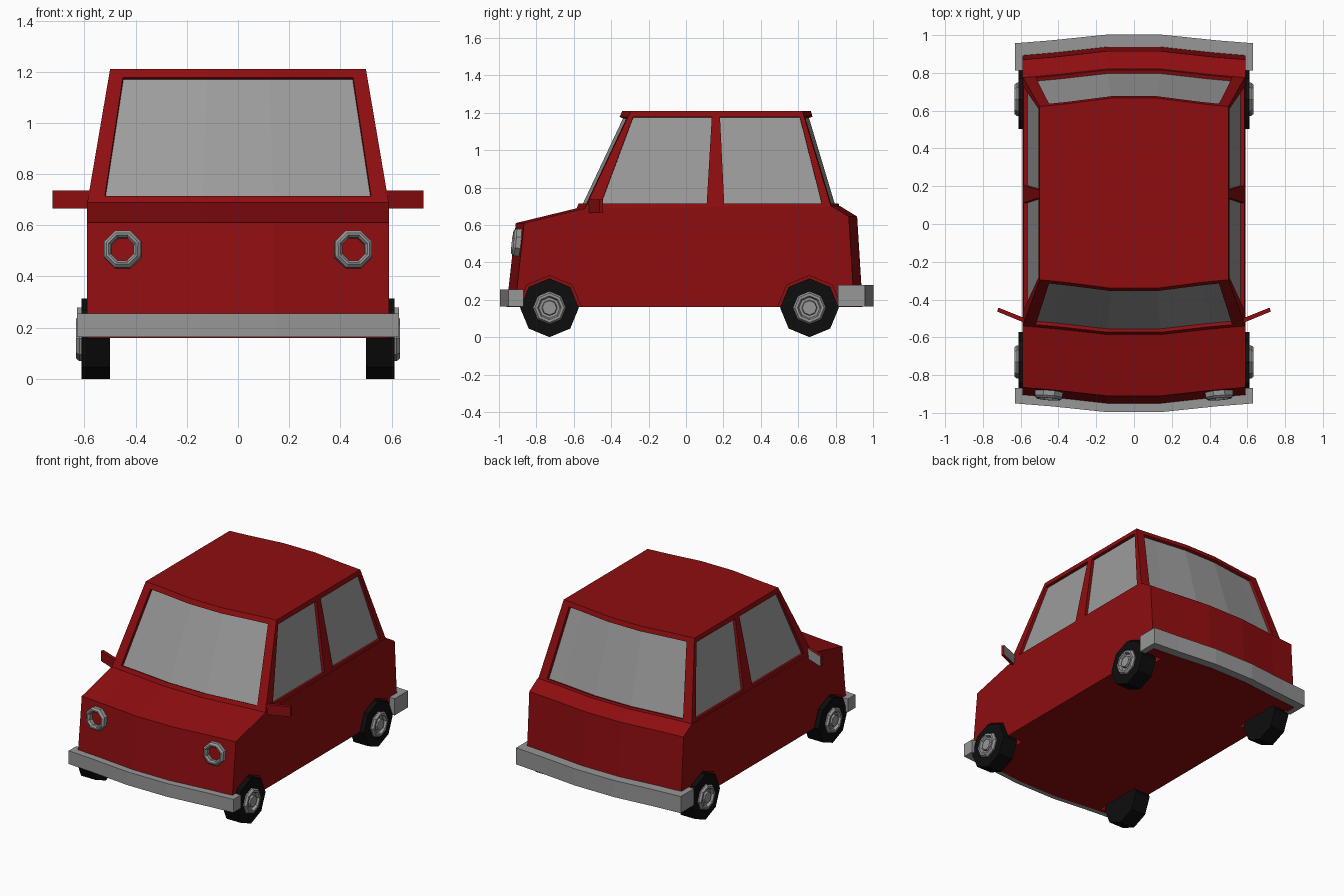
import bpy, bmesh, math
from mathutils import Vector

old = bpy.data.objects.get("Cube")
if old:
    bpy.data.objects.remove(old, do_unlink=True)


def material(name, r, g, b):
    m = bpy.data.materials.new(name)
    m.use_nodes = True
    m.diffuse_color = (r, g, b, 1)
    m.node_tree.nodes["Principled BSDF"].inputs["Base Color"].default_value = (r, g, b, 1)
    return m


RED = material("red paint", 0.27, 0.004, 0.005)
GLASS = material("grey glass", 0.33, 0.33, 0.33)
CHROME = material("grey metal", 0.31, 0.31, 0.31)
RUBBER = material("black rubber", 0.004, 0.004, 0.004)


def finish(name, bm, *mats, recalc=True):
    if recalc:
        bmesh.ops.recalc_face_normals(bm, faces=bm.faces)
    mesh = bpy.data.meshes.new(name)
    bm.to_mesh(mesh)
    bm.free()
    for m in mats:
        mesh.materials.append(m)
    ob = bpy.data.objects.new(name, mesh)
    bpy.context.collection.objects.link(ob)
    return ob


def loft(bm, rings):
    """Skin closed rings of points; returns vertex rings and rows of faces."""
    vs = [[bm.verts.new(p) for p in ring] for ring in rings]
    n = len(vs[0])
    rows = [[bm.faces.new((a[i], a[(i + 1) % n], b[(i + 1) % n], b[i])) for i in range(n)]
            for a, b in zip(vs, vs[1:])]
    return vs, rows


def lathe(name, profile, origin, axis, mat, phase=0.0, closed=False):
    """Eight-sided turned part: profile of (distance along axis, radius)."""
    q = Vector(axis).normalized().to_track_quat('Z', 'Y')
    angles = [phase + math.tau * k / 8 for k in range(8)]
    rings = [[Vector(origin) + q @ Vector((r * math.cos(a), r * math.sin(a), d))
              for a in angles] for d, r in profile]
    bm = bmesh.new()
    if closed:
        rings.append(rings[0])
    vs, _ = loft(bm, rings)
    if closed:
        bmesh.ops.remove_doubles(bm, verts=bm.verts, dist=1e-5)
    else:
        bm.faces.new(vs[0])
        bm.faces.new(vs[-1])
    return finish(name, bm, mat)


# Bowed plan shape shared by the body, cabin and bumpers: (width fraction, bulge)
BOW = [(-1, 0), (-0.7, 0.015), (-0.24, 0.045), (0.24, 0.045), (0.7, 0.015), (1, 0)]

# Lower body: side profile repeated across the width, ends bulging outward
side_profile = [(-0.915, 0.16), (-0.865, 0.61), (-0.535, 0.69),
                (0.78, 0.70), (0.87, 0.645), (0.9, 0.16)]
bm = bmesh.new()
vs, _ = loft(bm, [[(0.59 * f, y + math.copysign(b, y), z) for y, z in side_profile]
                  for f, b in BOW])
bm.faces.new(vs[0])
bm.faces.new(vs[-1])
body = finish("body", bm, RED)

# Cabin: tapered ring of posts and windows
WINDOW_BOW = BOW[:1] + [(-0.89, 0.005)] + BOW[1:5] + [(0.89, 0.005)] + BOW[5:]


def cabin_ring(half_width, ys):
    front = [(half_width * f, ys[0] - b) for f, b in WINDOW_BOW]
    back = [(-half_width * f, ys[-1] + b) for f, b in WINDOW_BOW]
    side = [(half_width, y) for y in ys[1:-1]]
    return front + side + back + [(-x, y) for x, y in reversed(side)]


low = cabin_ring(0.587, [-0.535, -0.46, 0.11, 0.205, 0.73, 0.775])
high = cabin_ring(0.5, [-0.295, -0.27, 0.14, 0.18, 0.6, 0.622])
rings = []
for z in (0.68, 0.715, 1.178, 1.21):
    t = (z - 0.7) / 0.51
    rings.append([(a[0] + (b[0] - a[0]) * t, a[1] + (b[1] - a[1]) * t, z)
                  for a, b in zip(low, high)])
bm = bmesh.new()
vs, rows = loft(bm, rings)
bm.faces.new(vs[-1])
bm.normal_update()
post_columns = (0, 6, 7, 9, 11, 12, 18, 19, 21, 23)
panes = [f for i, f in enumerate(rows[1]) if i not in post_columns]
bmesh.ops.inset_region(bm, faces=panes, thickness=0, depth=-0.02, use_even_offset=True)
for f in panes:
    f.material_index = 1
finish("cabin", bm, RED, GLASS, recalc=False)


# Bumpers: bowed bars wrapping round the body corners
def bumper(name, s, tip, outer, inner, z0, z1):
    line = [(0.63, tip)] + [(0.63 * f, outer + b) for f, b in reversed(BOW)] + [(-0.63, tip)]
    line += [(-0.588, tip)] + [(0.588 * f, inner + b) for f, b in BOW] + [(0.588, tip)]
    bm = bmesh.new()
    vs, _ = loft(bm, [[(x, s * y, z) for x, y in line] for z in (z0, z1)])
    bm.faces.new(vs[0])
    bm.faces.new(vs[1])
    finish(name, bm, CHROME)


bumper("front_bumper", -1, 0.868, 0.95, 0.895, 0.163, 0.255)
bumper("rear_bumper", 1, 0.812, 0.957, 0.885, 0.163, 0.278)

# Wheels, hubs and arches
tyre = [(0.5, 0.09), (0.5, 0.157), (0.612, 0.157), (0.612, 0.08), (0.55, 0.08), (0.55, 0.07)]
hub = [(0.55, 0.088), (0.62, 0.088), (0.633, 0.078), (0.633, 0.064), (0.615, 0.056),
       (0.615, 0.042), (0.63, 0.038)]
for s, side in ((1, "left"), (-1, "right")):
    for y, end in ((-0.73, "front"), (0.66, "rear")):
        centre, axis = (0, y, 0.157), (s, 0, 0)
        lathe(f"{end}_{side}_tyre", tyre, centre, axis, RUBBER)
        lathe(f"{end}_{side}_hub", hub, centre, axis, CHROME)
        cutter = lathe(f"{end}_{side}_arch_cutter", [(0.47, 0.172), (0.7, 0.172)],
                       centre, axis, RED)
        cutter.hide_render = True
        cutter.hide_viewport = True
        cut = body.modifiers.new(f"{end}_{side}_arch", 'BOOLEAN')
        cut.operation = 'DIFFERENCE'
        cut.solver = 'EXACT'
        cut.object = cutter

    # Headlight ring
    ring = [(-0.01, 0.08), (0.022, 0.078), (0.034, 0.066), (0.034, 0.058),
            (0.022, 0.048), (-0.01, 0.048)]
    lathe(f"{side}_headlight_ring", ring, (s * 0.45, -0.893, 0.505), (s * 0.08, -1, 0.11),
          CHROME, phase=math.pi / 8, closed=True)

    # Door mirror: swept-back red box with a reflective rear face
    bm = bmesh.new()
    plan = [(0.575, -0.525), (0.725, -0.463), (0.718, -0.443), (0.575, -0.5)]
    vs, rows = loft(bm, [[(s * x, y, z) for x, y in plan] for z in (0.665, 0.735)])
    bm.faces.new(vs[0])
    bm.faces.new(vs[1])
    rows[0][2].material_index = 1
    finish(f"{side}_mirror", bm, RED, GLASS)
